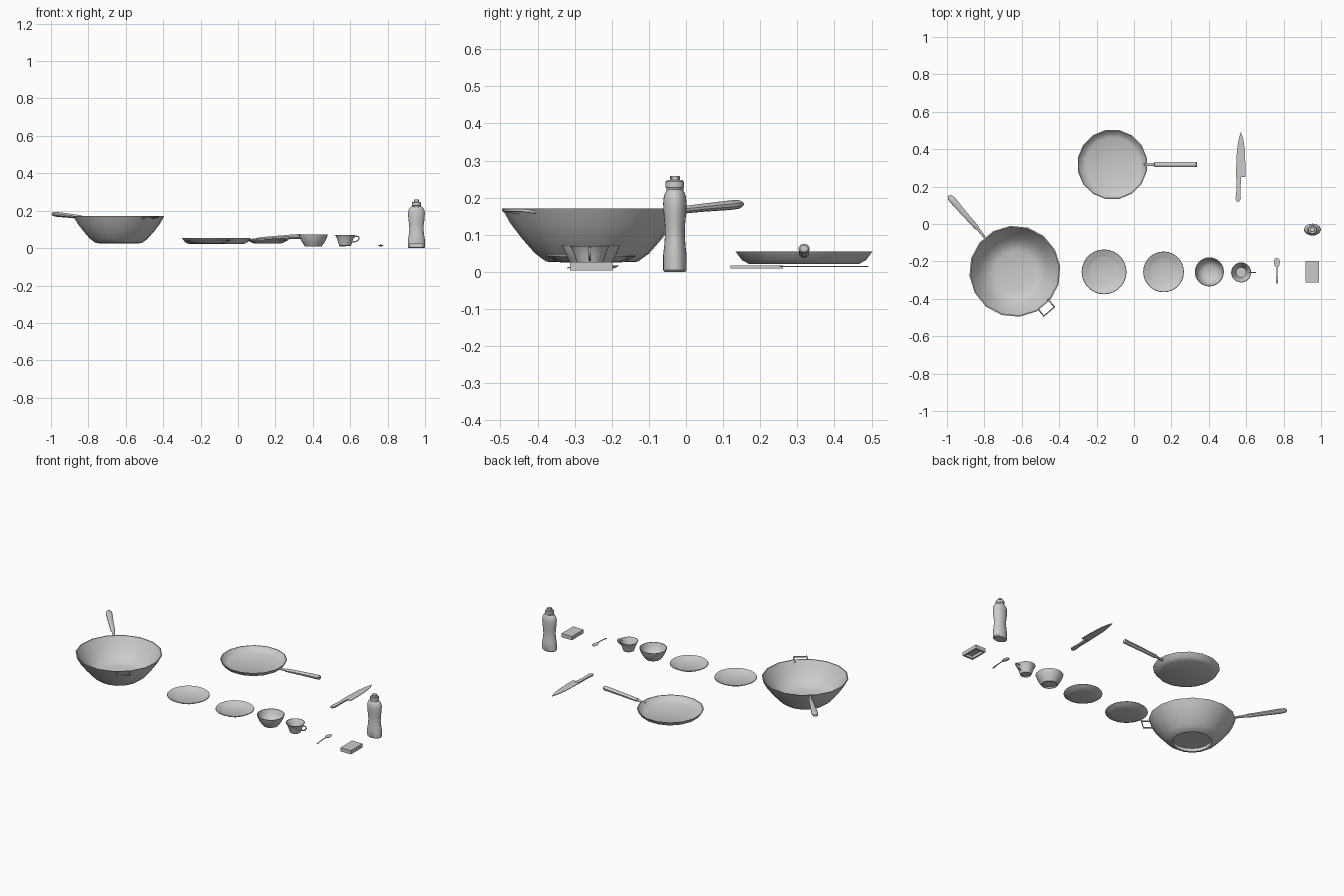
import bpy, bmesh, math
from mathutils import Vector


def finish(name, bm, angle=35):
    bmesh.ops.remove_doubles(bm, verts=bm.verts, dist=1e-5)
    bmesh.ops.recalc_face_normals(bm, faces=bm.faces)
    me = bpy.data.meshes.new(name)
    bm.to_mesh(me)
    bm.free()
    ob = bpy.data.objects.new(name, me)
    bpy.context.collection.objects.link(ob)
    bpy.ops.object.select_all(action='DESELECT')
    bpy.context.view_layer.objects.active = ob
    ob.select_set(True)
    bpy.ops.object.shade_smooth_by_angle(angle=math.radians(angle))
    return ob


def skin(bm, rings, caps=True):
    for a, b in zip(rings, rings[1:]):
        n = len(a)
        for i in range(n):
            bm.faces.new((a[i], a[(i + 1) % n], b[(i + 1) % n], b[i]))
    if caps:
        bm.faces.new(rings[0][::-1])
        bm.faces.new(rings[-1])


def lathe(name, cx, cy, profile, sides, turn=0.0, sy=1.0):
    """Spin (radius, z) profile; its two ends are capped."""
    bm = bmesh.new()
    rings = []
    for r, z in profile:
        rings.append([bm.verts.new((cx + r * math.cos(turn + math.tau * i / sides),
                                    cy + sy * r * math.sin(turn + math.tau * i / sides), z))
                      for i in range(sides)])
    skin(bm, rings)
    return finish(name, bm)


def loft(name, stations, sides=10):
    """Oval bar through stations (x, y, z, half width, half height)."""
    bm = bmesh.new()
    pts = [Vector(s[:3]) for s in stations]
    rings = []
    for k, s in enumerate(stations):
        d = (pts[min(k + 1, len(pts) - 1)] - pts[max(k - 1, 0)]).normalized()
        side = d.cross(Vector((0, 0, 1))).normalized()
        up = side.cross(d)
        rings.append([bm.verts.new(pts[k] + side * s[3] * math.cos(math.tau * (i + .5) / sides)
                                   + up * s[4] * math.sin(math.tau * (i + .5) / sides))
                      for i in range(sides)])
    skin(bm, rings)
    return finish(name, bm)


def wire(name, points, radius):
    cu = bpy.data.curves.new(name, 'CURVE')
    cu.dimensions = '3D'
    cu.bevel_depth = radius
    cu.bevel_resolution = 1
    cu.use_fill_caps = True
    sp = cu.splines.new('POLY')
    sp.points.add(len(points) - 1)
    for p, co in zip(sp.points, points):
        p.co = (*co, 1)
    ob = bpy.data.objects.new(name, cu)
    bpy.context.collection.objects.link(ob)
    return ob


def slab(name, outline, z0, z1):
    bm = bmesh.new()
    skin(bm, [[bm.verts.new((x, y, z)) for x, y in outline] for z in (z0, z1)])
    return finish(name, bm)


# Wok: open dish with recessed base, long grip, small loop handle
lathe("wok", -0.637, -0.253,
      [(0.108, 0.045), (0.11, 0.026), (0.125, 0.028), (0.155, 0.05), (0.19, 0.09),
       (0.221, 0.13), (0.244, 0.171), (0.238, 0.171), (0.214, 0.13), (0.183, 0.092),
       (0.15, 0.058), (0.11, 0.046)], 16, 0.1)
loft("wok_handle", [(-0.797, -0.073, 0.163, 0.006, 0.006), (-0.835, -0.025, 0.165, 0.009, 0.008),
                    (-0.842, -0.018, 0.166, 0.013, 0.01), (-0.90, 0.047, 0.173, 0.015, 0.011),
                    (-0.965, 0.122, 0.180, 0.019, 0.013), (-0.982, 0.141, 0.182, 0.017, 0.012),
                    (-0.990, 0.151, 0.183, 0.008, 0.006)])
wire("wok_loop_handle", [(-0.515, -0.452, 0.160), (-0.482, -0.492, 0.166),
                         (-0.425, -0.443, 0.166), (-0.462, -0.402, 0.160)], 0.0045)

# Frying pan
lathe("frying_pan", -0.116, 0.318,
      [(0.15, 0.021), (0.17, 0.031), (0.188, 0.055), (0.183, 0.055), (0.166, 0.035),
       (0.147, 0.026)], 16, 0.2)
loft("pan_handle", [(0.055, 0.318, 0.043, 0.009, 0.005), (0.108, 0.318, 0.048, 0.009, 0.006),
                    (0.109, 0.318, 0.048, 0.014, 0.009), (0.22, 0.318, 0.056, 0.014, 0.011),
                    (0.333, 0.318, 0.063, 0.015, 0.013), (0.338, 0.318, 0.063, 0.011, 0.009)])

# Knife: thin blade with curved edge, thicker grip
slab("knife_blade", [(0.545, 0.245), (0.573, 0.252), (0.595, 0.252), (0.595, 0.33), (0.592, 0.40),
                     (0.584, 0.455), (0.571, 0.492), (0.559, 0.452), (0.550, 0.39),
                     (0.547, 0.32)], 0.0125, 0.0155)
slab("knife_handle", [(0.548, 0.12), (0.562, 0.12), (0.571, 0.135), (0.569, 0.19), (0.574, 0.262),
                      (0.548, 0.262), (0.549, 0.20), (0.543, 0.135)], 0.009, 0.017)

# Plates: flat centre and raised rim
for name, x, r, well in (("dinner_plate", -0.16, 0.12, 0.083), ("side_plate", 0.158, 0.109, 0.073)):
    lathe(name, x, -0.256,
          [(well - 0.006, 0.025), (well + 0.008, 0.027), (r, 0.042), (r - 0.002, 0.045),
           (well + 0.003, 0.033), (well - 0.004, 0.030)], 28)

# Bowl
lathe("bowl", 0.403, -0.256,
      [(0.038, 0.016), (0.039, 0.009), (0.045, 0.010), (0.062, 0.034), (0.072, 0.055),
       (0.078, 0.073), (0.074, 0.073), (0.067, 0.053), (0.056, 0.034), (0.034, 0.019)], 24)

# Cup with side handle
lathe("cup", 0.573, -0.259,
      [(0.026, 0.017), (0.027, 0.011), (0.031, 0.013), (0.037, 0.03), (0.042, 0.045),
       (0.048, 0.061), (0.054, 0.070), (0.051, 0.070), (0.044, 0.060), (0.037, 0.043),
       (0.027, 0.020)], 20)
wire("cup_handle", [(0.616, -0.259, 0.058), (0.632, -0.259, 0.064), (0.645, -0.259, 0.062),
                    (0.648, -0.259, 0.051), (0.640, -0.259, 0.040), (0.625, -0.259, 0.034),
                    (0.609, -0.259, 0.032)], 0.0035)

# Spoon: shallow oval bowl and slim stem
bm = bmesh.new()
layers = [(1, 0.017), (0.7, 0.012), (0.4, 0.009)]
layers += [(s * 0.95, z + 0.002) for s, z in reversed(layers)]
skin(bm, [[bm.verts.new((0.764 + 0.016 * s * math.cos(math.tau * i / 16),
                         -0.206 + 0.026 * s * math.sin(math.tau * i / 16), z)) for i in range(16)]
          for s, z in layers[2::-1]], True)
skin(bm, [[bm.verts.new((0.764 + 0.016 * s * math.cos(math.tau * i / 16),
                         -0.206 + 0.026 * s * math.sin(math.tau * i / 16), z)) for i in range(16)]
          for s, z in ((1, 0.017), (0.67, 0.013), (0.4, 0.010))], False)
finish("spoon_bowl", bm)
loft("spoon_stem", [(0.764, -0.229, 0.016, 0.005, 0.002), (0.764, -0.25, 0.019, 0.003, 0.002),
                    (0.764, -0.29, 0.015, 0.004, 0.002), (0.764, -0.312, 0.012, 0.006, 0.002),
                    (0.764, -0.319, 0.011, 0.003, 0.0015)], 8)

# Box-shaped lid, open underneath
bm = bmesh.new()
rings = []
for hx, hy, z in ((0.026, 0.047, 0.021), (0.026, 0.047, 0.004), (0.036, 0.057, 0.004),
                  (0.036, 0.057, 0.027)):
    rings.append([bm.verts.new((0.954 + sx * hx, -0.255 + sy * hy, z))
                  for sx, sy in ((-1, -1), (1, -1), (1, 1), (-1, 1))])
skin(bm, rings)
finish("open_box", bm)

# Squeeze bottle: waisted oval body, round ribbed cap and nozzle
lathe("bottle_body", 0.954, -0.03,
      [(0.040, 0.0), (0.045, 0.005), (0.045, 0.045), (0.041, 0.07), (0.038, 0.10), (0.039, 0.125),
       (0.043, 0.155), (0.045, 0.185), (0.043, 0.202), (0.036, 0.215), (0.028, 0.222)], 24, 0, 0.7)
lathe("bottle_cap", 0.954, -0.03,
      [(0.023, 0.217), (0.023, 0.226), (0.025, 0.228), (0.025, 0.243), (0.021, 0.247)], 20)
lathe("bottle_nozzle", 0.954, -0.03, [(0.014, 0.245), (0.013, 0.259)], 12)
for k in range(4):
    a = math.tau * k / 4 + math.pi / 4
    wire("nozzle_rib", [(0.954 + 0.013 * math.cos(a), -0.03 + 0.013 * math.sin(a), z)
                        for z in (0.244, 0.258)], 0.002)
